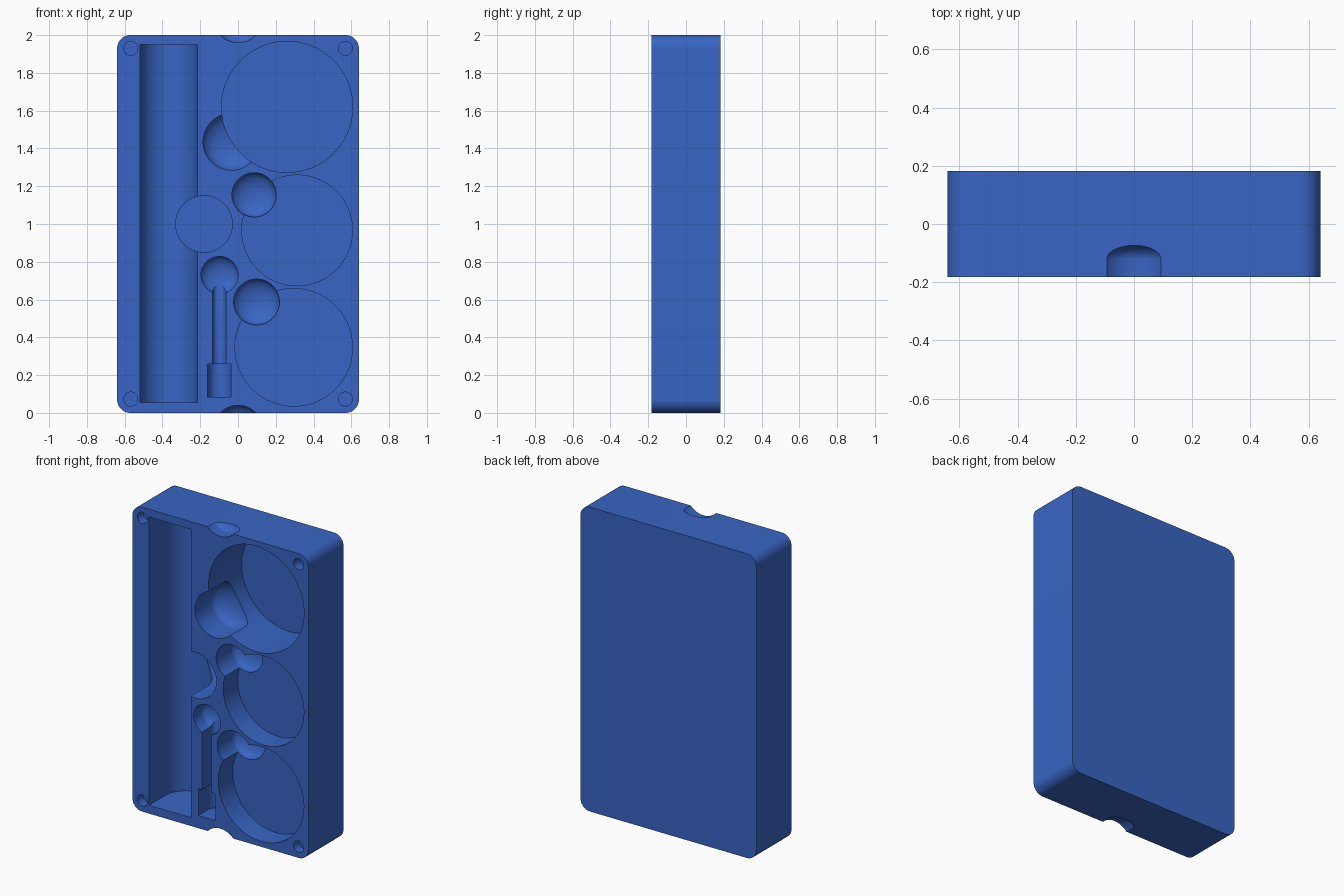
import bpy, bmesh, math
from math import sin, cos, pi

if "Cube" in bpy.data.objects:
    bpy.data.objects.remove(bpy.data.objects["Cube"])

FRONT, BACK = -0.182, 0.182
PAD = 0.03                      # cutters start this far in front of the face


def make_object(name, rings):
    """Closed solid skinned through equal-sized rings of points."""
    bm = bmesh.new()
    loops = [[bm.verts.new(p) for p in ring] for ring in rings]
    n = len(loops[0])
    for a, b in zip(loops, loops[1:]):
        for i in range(n):
            j = (i + 1) % n
            bm.faces.new((a[i], a[j], b[j], b[i]))
    bm.faces.new(loops[0])
    bm.faces.new(loops[-1])
    bmesh.ops.recalc_face_normals(bm, faces=bm.faces)
    mesh = bpy.data.meshes.new(name)
    bm.to_mesh(mesh)
    bm.free()
    obj = bpy.data.objects.new(name, mesh)
    bpy.context.collection.objects.link(obj)
    return obj


def round_cutter(name, x, z, r, straight, dome=0.0, n=64):
    """Round pocket sunk from the front, optionally with a domed floor."""
    levels = [(r, FRONT - PAD), (r, FRONT + straight)]
    if dome:
        levels += [(r * cos(t), FRONT + straight + dome * sin(t))
                   for t in [pi / 2 * k / 12 for k in range(1, 12)]]
        levels.append((r * 0.02, FRONT + straight + dome))
    rings = [[(x + q * cos(2 * pi * i / n), y, z + q * sin(2 * pi * i / n))
              for i in range(n)] for q, y in levels]
    return make_object(name, rings)


def channel_cutter(name, x0, x1, z0, z1, straight, n=32):
    """Upright trough with straight walls and a half-round floor."""
    c, r = (x0 + x1) / 2, (x1 - x0) / 2
    profile = [(x0, FRONT - PAD)]
    profile += [(c - r * cos(pi * i / n), FRONT + straight + r * sin(pi * i / n))
                for i in range(n + 1)]
    profile.append((x1, FRONT - PAD))
    return make_object(name, [[(x, y, z) for x, y in profile] for z in (z0, z1)])


# Case body: rounded rectangle extruded front to back
W, H, R = 0.64, 2.0, 0.07
outline = []
for k, (cx, cz) in enumerate([(W - R, H - R), (R - W, H - R), (R - W, R), (W - R, R)]):
    for i in range(13):
        t = pi / 2 * (k + i / 12)
        outline.append((cx + R * cos(t), cz + R * sin(t)))
case = make_object("case_body", [[(x, y, z) for x, z in outline] for y in (FRONT, BACK)])

cutters = [
    # Long trough and its finger relief
    channel_cutter("long_trough", -0.52, -0.215, 0.055, 1.95, 0.17),
    round_cutter("trough_finger_relief", -0.18, 1.0, 0.15, 0.335),
    # Three large round pockets
    round_cutter("top_pocket", 0.26, 1.62, 0.347, 0.345, n=96),
    round_cutter("middle_pocket", 0.313, 0.966, 0.293, 0.15, n=96),
    round_cutter("bottom_pocket", 0.295, 0.347, 0.311, 0.15, n=96),
    # Domed finger recesses beside the pockets
    round_cutter("top_recess", -0.035, 1.435, 0.15, 0.165, 0.075),
    round_cutter("middle_recess", 0.085, 1.154, 0.117, 0.16, 0.06),
    round_cutter("bottom_recess", 0.098, 0.587, 0.121, 0.155, 0.06),
    # Small tool slot: head recess, stem and block
    round_cutter("tool_head", -0.098, 0.73, 0.098, 0.08, 0.05),
    channel_cutter("tool_stem", -0.135, -0.064, 0.2, 0.7, 0.09),
    channel_cutter("tool_block", -0.161, -0.036, 0.083, 0.258, 0.10),
]
# Thumb notches in the top and bottom edges
for i, z in enumerate((-0.088, H + 0.088)):
    cutters.append(round_cutter(f"thumb_notch_{i}", 0, z, 0.128, 0.062, 0.064))
# Corner magnet holes
for i, (x, z) in enumerate([(s * 0.568, z) for s in (-1, 1) for z in (0.073, 1.93)]):
    cutters.append(round_cutter(f"corner_hole_{i}", x, z, 0.037, 0.06, n=32))

# Carve every cutter out of the case
bpy.context.view_layer.objects.active = case
for cutter in cutters:
    cutter.hide_render = True
    mod = case.modifiers.new(cutter.name, 'BOOLEAN')
    mod.operation = 'DIFFERENCE'
    mod.solver = 'EXACT'
    mod.object = cutter
    bpy.ops.object.modifier_apply(modifier=mod.name)
    bpy.data.objects.remove(cutter, do_unlink=True)

# Finish: smooth curved walls, blue colour
bpy.ops.object.select_all(action='DESELECT')
case.select_set(True)
bpy.context.view_layer.objects.active = case
bpy.ops.object.shade_smooth_by_angle(angle=math.radians(30))
blue = bpy.data.materials.new("case_blue")
blue.diffuse_color = (0.04, 0.13, 0.55, 1)
blue.use_nodes = True
blue.node_tree.nodes["Principled BSDF"].inputs["Base Color"].default_value = blue.diffuse_color
case.data.materials.clear()
case.data.materials.append(blue)
